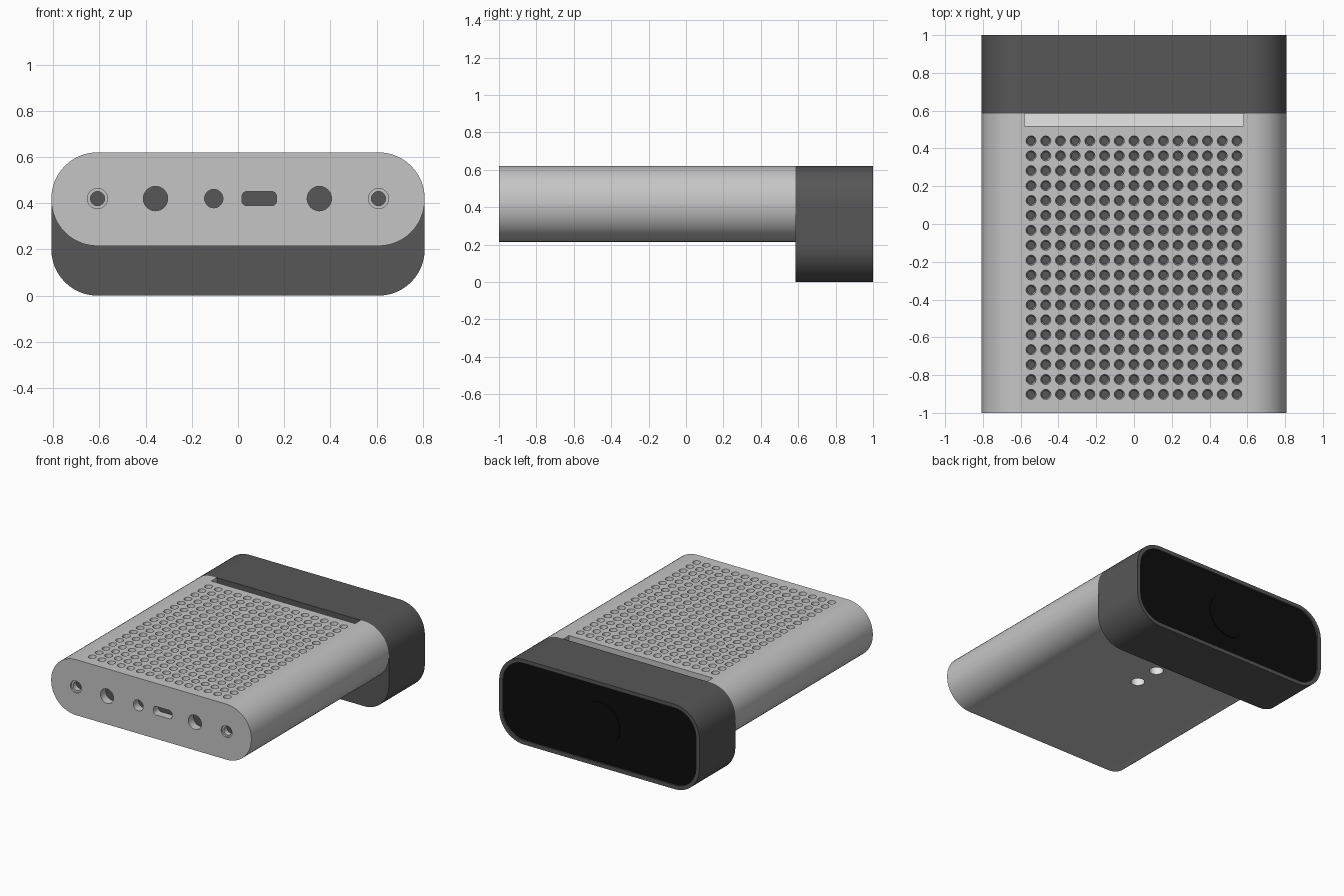
import bpy, bmesh, math
from mathutils import Matrix, Vector

if "Cube" in bpy.data.objects:
    bpy.data.objects.remove(bpy.data.objects["Cube"], do_unlink=True)


def material(name, rgb):
    m = bpy.data.materials.new(name)
    m.use_nodes = True
    m.diffuse_color = (*rgb, 1)
    m.node_tree.nodes["Principled BSDF"].inputs["Base Color"].default_value = (*rgb, 1)
    return m


MATS = [material("light grey metal", (0.56, 0.56, 0.56)),
        material("dark grey plastic", (0.095, 0.095, 0.095)),
        material("black glass", (0.004, 0.004, 0.004)),
        material("white insert", (0.95, 0.95, 0.95))]
LIGHT, DARK, BLACK, WHITE = range(4)


def rounded_rect(hw, hh, r, seg=12):
    """Rounded rectangle outline centred on the origin."""
    pts = []
    for k, (sx, sy) in enumerate([(1, 1), (-1, 1), (-1, -1), (1, -1)]):
        for i in range(seg + 1):
            a = math.pi / 2 * (k + i / seg)
            pts.append((sx * (hw - r) + r * math.cos(a), sy * (hh - r) + r * math.sin(a)))
    return pts


def circle(r, n=24):
    return [(r * math.cos(2 * math.pi * i / n), r * math.sin(2 * math.pi * i / n)) for i in range(n)]


def loft(bm, rings, mats):
    """Bridge rings of points and cap both ends; mats = start cap, bands..., end cap."""
    rows = [[bm.verts.new(p) for p in ring] for ring in rings]
    n = len(rows[0])
    faces = [bm.faces.new(rows[0][::-1])]
    faces[0].material_index = mats[0]
    for a, b, m in zip(rows, rows[1:], mats[1:-1]):
        for i in range(n):
            f = bm.faces.new((a[i], a[(i + 1) % n], b[(i + 1) % n], b[i]))
            f.material_index = m
    bm.faces.new(rows[-1]).material_index = mats[-1]


def finish(bm, name):
    bmesh.ops.recalc_face_normals(bm, faces=bm.faces)
    me = bpy.data.meshes.new(name)
    bm.to_mesh(me)
    bm.free()
    for m in MATS:
        me.materials.append(m)
    ob = bpy.data.objects.new(name, me)
    bpy.context.collection.objects.link(ob)
    return ob


def select(ob):
    bpy.ops.object.select_all(action='DESELECT')
    ob.select_set(True)
    bpy.context.view_layer.objects.active = ob


def shade(ob):
    """Smooth curved faces, keep the flat axis-aligned ones flat."""
    select(ob)
    bpy.ops.object.shade_smooth_by_angle(angle=math.radians(30))
    for p in ob.data.polygons:
        if max(abs(c) for c in p.normal) > 0.9995:
            p.use_smooth = False


def section(outline, y, z):
    return [(u, y, z + v) for u, v in outline]


TOP, BOTTOM, FRONT, JOINT, BACK = 0.62, 0.215, -1.0, 0.585, 1.0
BODY_Z = (TOP + BOTTOM) / 2
HEAD_Z = TOP / 2

# Main body: a pill-shaped extrusion
bm = bmesh.new()
pill = rounded_rect(0.808, (TOP - BOTTOM) / 2, 0.2)
loft(bm, [section(pill, FRONT, BODY_Z), section(pill, JOINT, BODY_Z)], [LIGHT] * 3)
body = finish(bm, "main_body")

# Pocket cutter; local z points into the surface
cut = bmesh.new()
INTO_TOP = Matrix.Rotation(math.pi, 3, 'X')
INTO_FRONT = Matrix.Rotation(-math.pi / 2, 3, 'X')
INTO_BOTTOM = Matrix.Identity(3)


def pocket(frame, pos, outline, steps, wall=LIGHT, floor=DARK):
    """Cut a pocket; steps are (depth, scale) pairs."""
    rings = [[frame @ Vector((u * s, v * s, d)) + Vector(pos) for u, v in outline] for d, s in steps]
    loft(cut, rings, [wall] * len(steps) + [floor])


# Vent holes
for i in range(15):
    for j in range(18):
        pocket(INTO_TOP, (-0.545 + i * 1.09 / 14, 0.44 - j * 1.342 / 17, TOP),
               circle(0.027, 12), [(-0.01, 1.08), (0.03, 0.78)])

# Slot in front of the head, with a white floor
slot = [(-0.58, -0.065), (0.58, -0.065), (0.58, 0.065), (-0.58, 0.065)]
pocket(INTO_TOP, (0, 0.585, TOP), slot, [(-0.02, 1), (0.1, 1)], floor=WHITE)

# Round ports, charging port and screws
for x, r in [(-0.357, 0.053), (-0.105, 0.04), (0.352, 0.053)]:
    pocket(INTO_FRONT, (x, FRONT, 0.42), circle(r), [(-0.02, 1), (0.06, 1)])
pocket(INTO_FRONT, (0.092, FRONT, 0.42), rounded_rect(0.075, 0.031, 0.022, 4), [(-0.02, 1), (0.06, 1)])
for x in (-0.608, 0.608):
    pocket(INTO_FRONT, (x, FRONT, 0.42), circle(0.044),
           [(-0.02, 1), (0.012, 1), (0.012, 0.7), (0.05, 0.7)])

# Mounting holes underneath
for y in (0.04, 0.235):
    pocket(INTO_BOTTOM, (0, y, BOTTOM), circle(0.047), [(-0.02, 1), (0.06, 1)], wall=WHITE, floor=LIGHT)

cutter = finish(cut, "pocket_cutter")
cutter.hide_render = True
mod = body.modifiers.new("pockets", 'BOOLEAN')
mod.operation = 'DIFFERENCE'
mod.solver = 'EXACT'
mod.object = cutter
select(body)
bpy.ops.object.modifier_apply(modifier=mod.name)
bpy.data.objects.remove(cutter, do_unlink=True)
shade(body)

# Sensor head: taller block with a thin rim around a recessed black panel
bm = bmesh.new()
outer = rounded_rect(0.808, HEAD_Z, 0.2)
inner = rounded_rect(0.78, HEAD_Z - 0.028, 0.172)
loft(bm, [section(outer, JOINT, HEAD_Z), section(outer, BACK, HEAD_Z),
          section(inner, BACK, HEAD_Z), section(inner, BACK - 0.012, HEAD_Z)],
     [DARK, DARK, DARK, DARK, BLACK])
shade(finish(bm, "sensor_head"))

# Round lens window on the panel
bm = bmesh.new()
disc = circle(0.16, 48)
loft(bm, [section(disc, BACK - 0.012, HEAD_Z), section(disc, BACK - 0.006, HEAD_Z)], [BLACK] * 3)
shade(finish(bm, "lens_window"))
